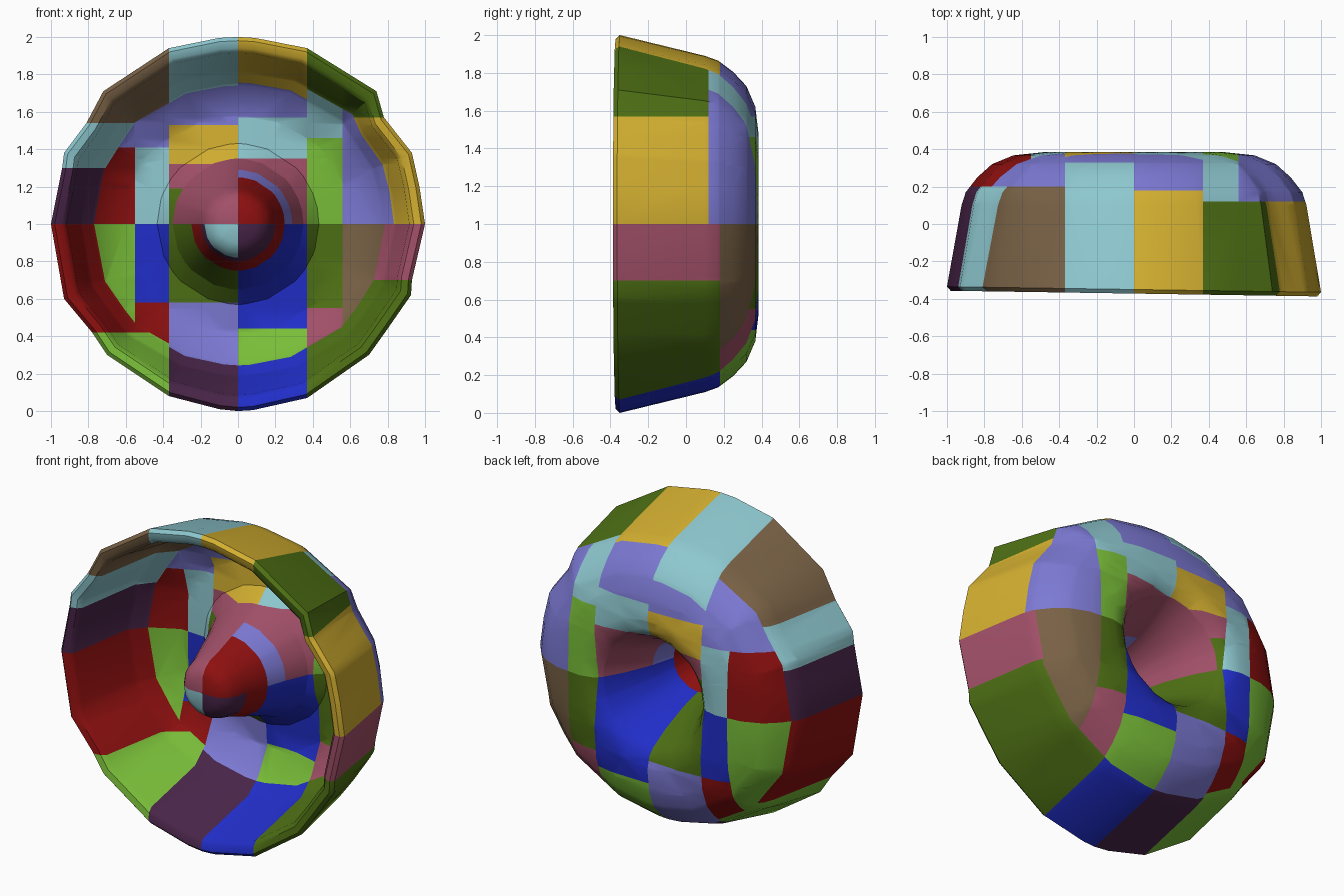
import bpy, bmesh, math

if "Cube" in bpy.data.objects:
    bpy.data.objects.remove(bpy.data.objects["Cube"], do_unlink=True)

# Flat patch colours
COLOURS = {
    "cyan": (.27, .58, .63), "gold": (.65, .43, .03), "olive": (.075, .16, .007),
    "violet": (.20, .19, .65), "brown": (.19, .12, .06), "red": (.27, .005, .005),
    "plum": (.065, .018, .065), "lime": (.19, .51, .04), "blue": (.015, .027, .58),
    "mauve": (.36, .08, .14),
}
NAMES = list(COLOURS)
MATERIALS = []
for name, rgb in COLOURS.items():
    mat = bpy.data.materials.new(name)
    mat.use_nodes = True
    mat.diffuse_color = (*rgb, 1)
    bsdf = mat.node_tree.nodes["Principled BSDF"]
    bsdf.inputs["Base Color"].default_value = (*rgb, 1)
    bsdf.inputs["Roughness"].default_value = .6
    MATERIALS.append(mat)

# Irregular rim outline, clockwise from the top, relative to the axis
RIM = [(0, 1), (.09, .995), (.37, .94), (.74, .71), (.78, .57), (.93, .38), (.97, .2),
       (1, 0), (.93, -.3), (.925, -.38), (.8, -.56), (.7, -.7), (.37, -.93), (.08, -.995),
       (0, -1), (-.1, -.99), (-.37, -.92), (-.7, -.7), (-.78, -.58), (-.93, -.4),
       (-1, 0), (-.94, .3), (-.93, .38), (-.81, .54), (-.72, .71), (-.37, .94), (-.1, .995)]

# Rim patches on each side: upper height, colour
RIM_LEFT = [(.42, "lime"), (1, "red"), (1.3, "plum"), (1.54, "cyan"), (2, "brown")]
RIM_RIGHT = [(.7, "olive"), (1, "mauve"), (1.57, "gold"), (2, "olive")]

# Floor columns: right edge, then (upper height, colour) from the bottom
COLUMNS = [
    (-.55, [(1, "lime"), (1.41, "red"), (2, "violet")]),
    (-.37, [(.58, "red"), (1, "blue"), (1.41, "cyan"), (2, "violet")]),
    (0, [(.58, "violet"), (1.19, "olive"), (1.32, "mauve"), (1.53, "gold"), (2, "violet")]),
    (.37, [(.44, "lime"), (1, "blue"), (1.35, "mauve"), (1.57, "cyan"), (2, "violet")]),
    (.56, [(.55, "mauve"), (1, "olive"), (1.46, "lime"), (2, "cyan")]),
    (1.1, [(1, "brown"), (2, "violet")]),
]


def pick(table, value):
    return next((entry for limit, entry in table if value <= limit), table[-1][1])


def rim_depth(x, z):
    """Depth at which the rim patches give way to the floor patches."""
    if x < -.37:
        return .2
    if x < 0 and z > 1:
        return .33
    return .12 if x > .37 and z > 1 else .18


def rim_colour(x, z):
    if abs(x) > .37:
        return pick(RIM_RIGHT if x > 0 else RIM_LEFT, z)
    if z > 1:
        return "gold" if x > 0 else "cyan"
    return "blue" if x > 0 else "plum"


def shell_colour(c):
    if math.hypot(c.x, c.z - 1) > .7 and c.y < rim_depth(c.x, c.z):
        return rim_colour(c.x, c.z)
    return pick(pick(COLUMNS, c.x), c.z)


def cone_colour(c):
    if c.z > 1:
        if c.x < 0:
            return "mauve"
        return "red" if c.y < -.06 else "violet" if c.y < .06 else "mauve"
    if c.y > -.06:
        return "blue" if c.x > 0 else "olive"
    if c.y > -.2:
        return "red"
    return "cyan" if c.x < 0 and c.y < -.3 else "plum"


def clamp(value):
    return min(1, max(0, value))


def revolve(name, profile, colour_rule, cuts):
    """Sweep (radius, depth) points round the rim outline, cut and colour the patches."""
    bm = bmesh.new()
    rings = []
    for r, y in profile:
        # The outline fades from a circle near the axis to the irregular rim,
        # and the sides and diagonals bulge towards the back
        fade = clamp((r - .55) / .4)
        bulge = .04 * clamp((y + .35) / .5) * clamp((r - .4) / .2)
        ring = []
        for x, z in RIM:
            s = r * (fade + (1 - fade) / math.hypot(x, z)) * (1 + bulge * clamp(2 * x * x))
            tilt = .015 * x if y < -.3 and r > .5 else 0
            ring.append(bm.verts.new((s * x, y - tilt, 1 + s * z)))
        rings.append(ring)
    n = len(RIM)
    for a, b in zip(rings, rings[1:]):
        for i in range(n):
            j = (i + 1) % n
            bm.faces.new((a[i], a[j], b[j], b[i]))
    for axis, value in cuts:
        co, no = [0, 0, 0], [0, 0, 0]
        co[axis], no[axis] = value, 1
        bmesh.ops.bisect_plane(bm, geom=bm.verts[:] + bm.edges[:] + bm.faces[:],
                               plane_co=co, plane_no=no, dist=.0005)
    for face in bm.faces:
        face.material_index = NAMES.index(colour_rule(face.calc_center_median()))
    mesh = bpy.data.meshes.new(name)
    bm.to_mesh(mesh)
    bm.free()
    for mat in MATERIALS:
        mesh.materials.append(mat)
    obj = bpy.data.objects.new(name, mesh)
    bpy.context.collection.objects.link(obj)
    bpy.ops.object.select_all(action='DESELECT')
    bpy.context.view_layer.objects.active = obj
    obj.select_set(True)
    bpy.ops.object.shade_smooth_by_angle(angle=math.radians(36))


# Patch boundaries: columns, depths and heights
column_cuts = [(0, edge) for edge, rows in COLUMNS[:-1]]
depth_cuts = [(1, d) for d in (.12, .18, .2, .33)]
tables = [rows for edge, rows in COLUMNS] + [RIM_LEFT, RIM_RIGHT]
height_cuts = [(2, h) for h in sorted({h for rows in tables for h, c in rows if h < 2})]

# Bowl shell: inner floor, inner wall, rounded rim, outer wall, domed back
revolve("bowl_shell",
        [(.35, .2), (.43, .28), (.58, .29), (.74, .2), (.82, .1), (.915, -.34),
         (.94, -.365), (.98, -.372), (1, -.35), (.89, .1), (.865, .17), (.805, .25),
         (.73, .32), (.62, .367), (.47, .385), (.39, .365), (.35, .325)],
        shell_colour, column_cuts + depth_cuts + height_cuts)

# Centre cone: hollow back, blunt tip, outer sides
revolve("centre_cone",
        [(.35, .325), (.28, .2), (.21, .03), (.17, -.12), (.11, -.26), (.002, -.28),
         (.002, -.355), (.1, -.355), (.15, -.325), (.18, -.28), (.2, -.2), (.25, -.06),
         (.29, .06), (.35, .2)],
        cone_colour, [(0, 0), (2, 1)])
